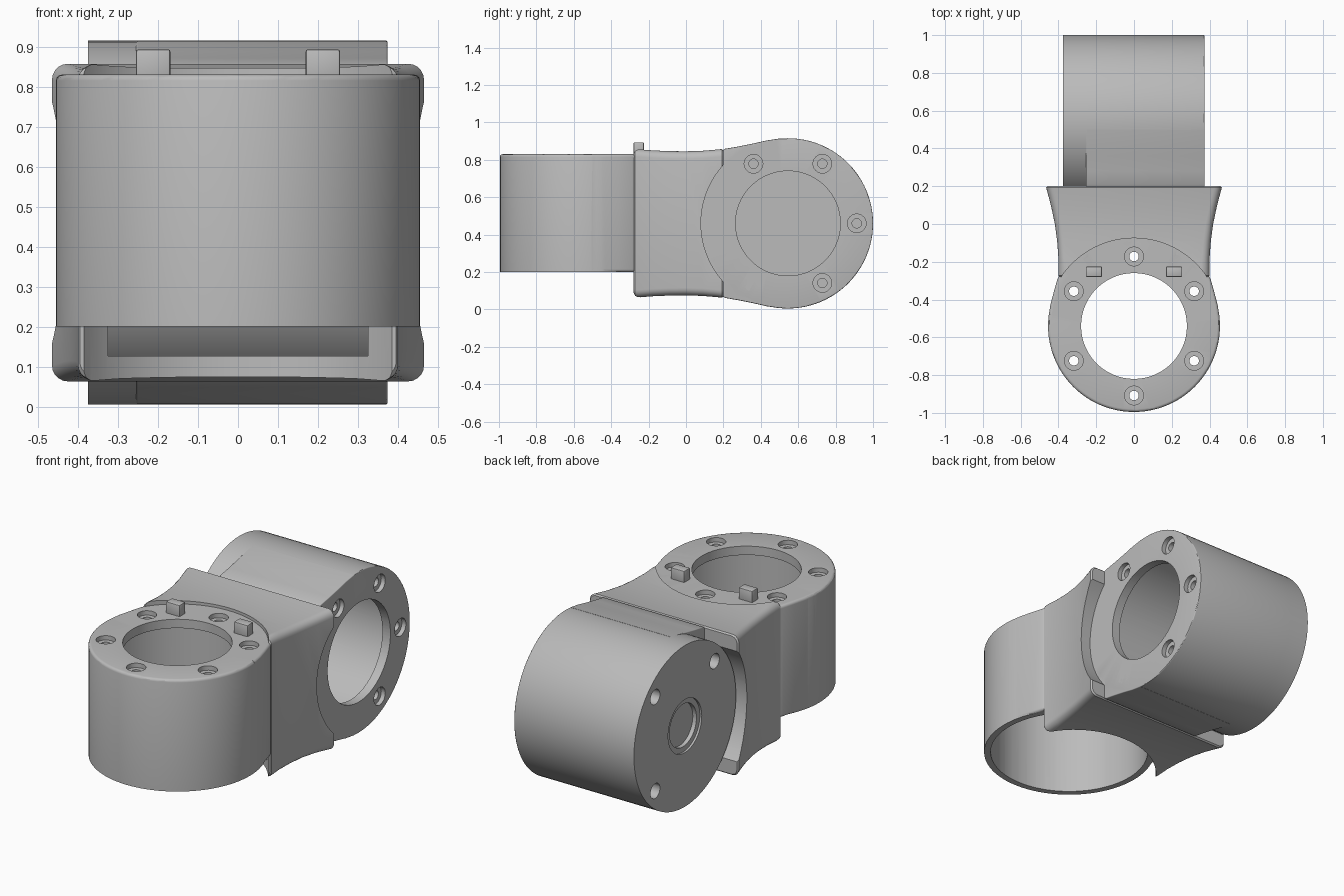
import bpy, bmesh, math
from mathutils import Matrix, Vector

cube = bpy.data.objects.get("Cube")
if cube:
    bpy.data.objects.remove(cube, do_unlink=True)

grey = bpy.data.materials.new("plain_grey")
grey.use_nodes = True
grey.diffuse_color = (0.5, 0.5, 0.5, 1)
grey.node_tree.nodes["Principled BSDF"].inputs["Base Color"].default_value = grey.diffuse_color

R, LIP, BORE, HOLE = 0.455, 0.465, 0.42, 0.28
FRONT_Y, BACK_Y, BACK_Z = -0.54, 0.545, 0.46
BOTTOM, TOP = 0.2, 0.83          # front socket ends along z
INNER, OUTER = -0.255, 0.374     # back socket ends along x
PLATE = 0.05


def to_object(name, bm):
    bmesh.ops.recalc_face_normals(bm, faces=bm.faces)
    mesh = bpy.data.meshes.new(name)
    bm.to_mesh(mesh)
    bm.free()
    mesh.materials.append(grey)
    obj = bpy.data.objects.new(name, mesh)
    bpy.context.collection.objects.link(obj)
    return obj


def cylinder(name, axis, a, b, radius, u=0.0, v=0.0, segs=96, round_end=0):
    """Cylinder from a to b along 'Z' (u, v = x, y) or 'X' (u, v = y, z)."""
    bm = bmesh.new()
    bmesh.ops.create_cone(bm, cap_ends=True, segments=segs, radius1=radius,
                          radius2=radius, depth=b - a)
    if round_end:
        top = [e for e in bm.edges if all(w.co.z > 0 for w in e.verts)]
        bmesh.ops.bevel(bm, geom=top, offset=round_end, segments=3,
                        profile=0.5, affect='EDGES')
    # Fan the end discs so that holes cut cleanly
    bmesh.ops.poke(bm, faces=[f for f in bm.faces if len(f.verts) > 4])
    mid = (a + b) / 2
    if axis == 'Z':
        place = Matrix.Translation((u, v, mid))
    else:
        place = Matrix.Translation((mid, u, v)) @ Matrix.Rotation(math.pi / 2, 4, 'Y')
    bm.transform(place)
    return to_object(name, bm)


def box(name, low, high, bevel=0):
    low, high = Vector(low), Vector(high)
    bm = bmesh.new()
    bmesh.ops.create_cube(bm, size=1)
    bm.transform(Matrix.Translation((low + high) / 2)
                 @ Matrix.Diagonal((high - low).to_4d()))
    if bevel:
        bmesh.ops.bevel(bm, geom=list(bm.edges), offset=bevel, segments=2,
                        profile=0.5, affect='EDGES')
    return to_object(name, bm)


def combine(target, tool, operation='DIFFERENCE'):
    tool.hide_render = True
    mod = target.modifiers.new("cut", 'BOOLEAN')
    mod.operation, mod.solver, mod.object = operation, 'MANIFOLD', tool
    bpy.context.view_layer.objects.active = target
    bpy.ops.object.modifier_apply(modifier=mod.name)
    bpy.data.objects.remove(tool, do_unlink=True)


def rounded_section(y, x0, x1, z0, z1, r, steps=5):
    pts = []
    for i, (cx, cz) in enumerate([(x1 - r, z1 - r), (x0 + r, z1 - r),
                                  (x0 + r, z0 + r), (x1 - r, z0 + r)]):
        for k in range(steps + 1):
            t = math.radians(90 * (i + k / steps))
            pts.append((cx + r * math.cos(t), y, cz + r * math.sin(t)))
    return pts


def loft(name, sections):
    bm = bmesh.new()
    rings = [[bm.verts.new(p) for p in s] for s in sections]
    for a, b in zip(rings, rings[1:]):
        for i in range(len(a)):
            j = (i + 1) % len(a)
            bm.faces.new((a[i], a[j], b[j], b[i]))
    ends = [bm.faces.new(rings[0]), bm.faces.new(rings[-1])]
    bmesh.ops.poke(bm, faces=ends)
    return to_object(name, bm)


def smooth(obj):
    bpy.ops.object.select_all(action='DESELECT')
    obj.select_set(True)
    bpy.context.view_layer.objects.active = obj
    bpy.ops.object.shade_smooth_by_angle(angle=math.radians(30))


# Waisted middle block: half width, half height and corner radius along y
body = loft("joint_body", [
    rounded_section(y, -w, w, BACK_Z - h, BACK_Z + h, r)
    for y, w, h, r in [(-0.28, 0.395, 0.38, 0.03), (-0.272, 0.4, 0.391, 0.035),
                       (-0.255, 0.399, 0.396, 0.04), (-0.18, 0.4, 0.39, 0.04),
                       (-0.09, 0.407, 0.386, 0.04), (0.0, 0.419, 0.385, 0.04),
                       (0.09, 0.438, 0.388, 0.04), (0.16, 0.456, 0.394, 0.04),
                       (0.192, 0.465, 0.397, 0.04), (0.2, 0.458, 0.39, 0.035)]])

# Necks that blend the block into the sockets
front_neck = [rounded_section(y, -w, w, BOTTOM, TOP, 0.015)
              for y, w in [(-0.5, 0.4532), (-0.43, 0.443), (-0.36, 0.425),
                           (-0.29, 0.405), (-0.265, 0.39)]]
back_neck = [rounded_section(y, INNER, OUTER, BACK_Z - h, BACK_Z + h, 0.005)
             for y, h in [(0.185, 0.385), (0.21, 0.399), (0.28, 0.411),
                          (0.36, 0.427), (0.43, 0.443), (0.5, 0.4535)]]
combine(body, loft("front_neck", front_neck), 'UNION')
combine(body, loft("back_neck", back_neck), 'UNION')

# Curved lips around both sockets
for a, b in [(TOP, 1.2), (-0.3, BOTTOM)]:
    combine(body, cylinder("lip_cutter", 'Z', a, b, LIP, 0, FRONT_Y))
for a, b in [(OUTER, 0.8), (-0.8, INNER)]:
    combine(body, cylinder("lip_cutter", 'X', a, b, LIP, BACK_Y, BACK_Z))

# Hollow block, then the round sockets with their bores and openings
combine(body, box("channel", (-0.325, -0.35, 0.127), (0.325, 0.3, 0.778)))
combine(body, cylinder("front_socket", 'Z', BOTTOM, TOP, R, 0, FRONT_Y,
                       round_end=0.015), 'UNION')
combine(body, cylinder("back_socket", 'X', INNER, OUTER, R, BACK_Y, BACK_Z,
                       round_end=0.005), 'UNION')
combine(body, cylinder("bore", 'Z', -0.2, TOP - PLATE, BORE, 0, FRONT_Y))
combine(body, cylinder("bore", 'X', -0.7, OUTER - PLATE, BORE, BACK_Y, BACK_Z))
combine(body, cylinder("opening", 'Z', 0.7, 1, HOLE, 0, FRONT_Y))
combine(body, cylinder("opening", 'X', 0.2, 0.6, HOLE, BACK_Y, BACK_Z))

# Counterbored bolt holes
for k in range(6):
    t = math.radians(60 * k)
    fx, fy = 0.368 * math.sin(t), FRONT_Y + 0.368 * math.cos(t)
    by, bz = BACK_Y + 0.368 * math.cos(t), BACK_Z + 0.368 * math.sin(t)
    for radius, depth in [(0.05, 0.025), (0.025, 0.1)]:
        combine(body, cylinder("bolt", 'Z', TOP - depth, 1, radius, fx, fy, 24))
        combine(body, cylinder("bolt", 'X', OUTER - depth, 0.6, radius, by, bz, 24))
smooth(body)

# Closing cap with four screw holes and a stepped centre recess
cap = cylinder("end_cap", 'X', -0.375, INNER, R, BACK_Y, BACK_Z)
for sy in (-1, 1):
    for sz in (-1, 1):
        combine(cap, cylinder("screw", 'X', -0.5, -0.315, 0.042,
                              BACK_Y + sy * 0.265, BACK_Z + sz * 0.265, 24))
for radius, depth in [(0.15, 0.012), (0.12, 0.035)]:
    combine(cap, cylinder("recess", 'X', -0.5, -0.375 + depth, radius, BACK_Y, BACK_Z, 48))
smooth(cap)

# Locating pegs on the front socket
for side, s in (("left", 1), ("right", -1)):
    peg = box(side + "_peg", (s * 0.212 - 0.043, -0.28, TOP - 0.02),
              (s * 0.212 + 0.043, -0.225, 0.893), 0.006)
    smooth(peg)
